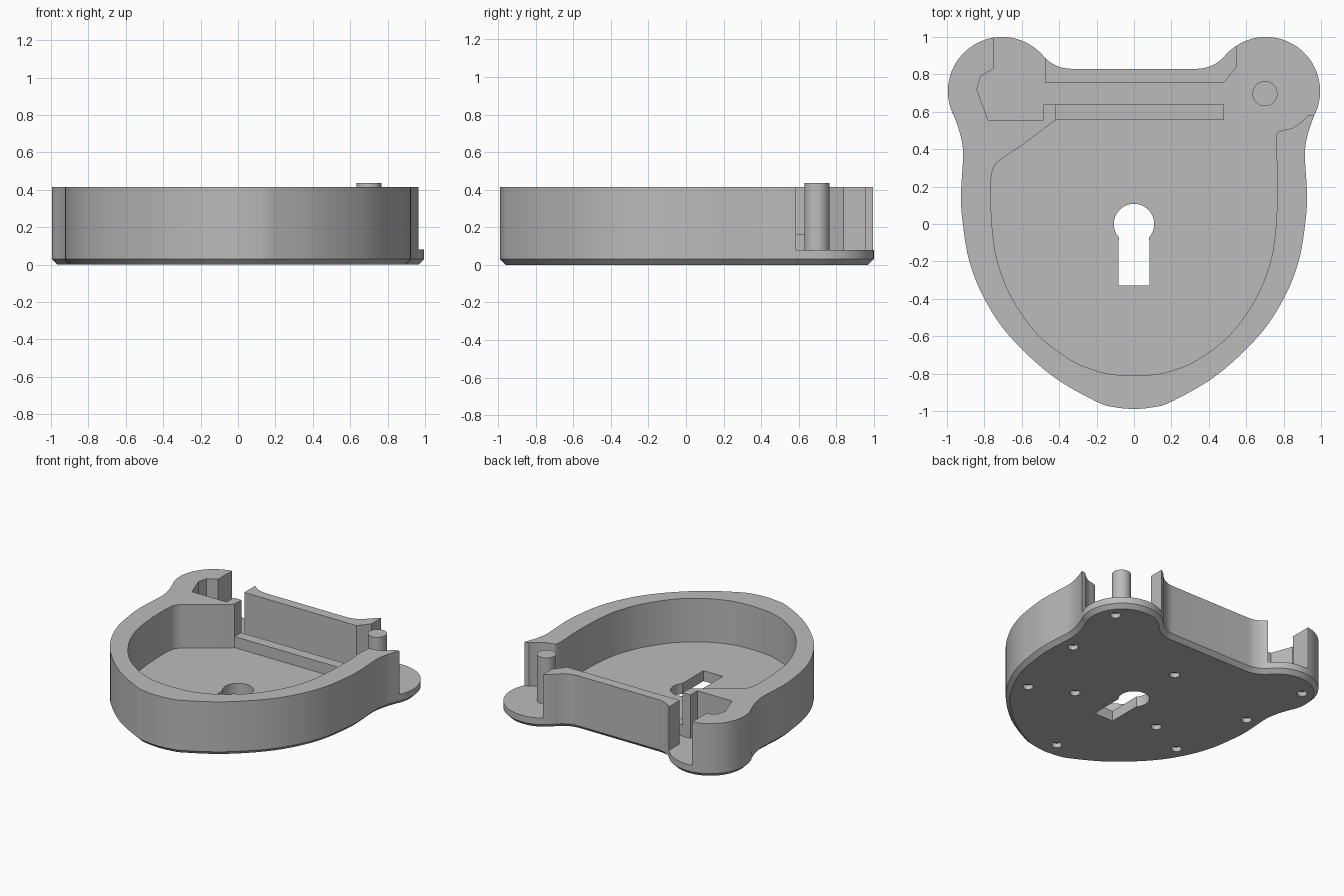
import bpy, bmesh, math
from mathutils import Vector

if "Cube" in bpy.data.objects:
    bpy.data.objects.remove(bpy.data.objects["Cube"], do_unlink=True)

grey = bpy.data.materials.new("plain grey")
grey.use_nodes = True
COLOUR = (0.5, 0.5, 0.5, 1)
grey.diffuse_color = COLOUR
grey.node_tree.nodes["Principled BSDF"].inputs["Base Color"].default_value = COLOUR

FLOOR, CHAMFER, TOP = 0.08, 0.03, 0.415


def arc(cx, cy, r, start, end, n):
    """Points along an arc, angles in degrees."""
    angles = [math.radians(start + (end - start) * i / n) for i in range(n + 1)]
    return [(cx + r * math.cos(a), cy + r * math.sin(a)) for a in angles]


def spline(points, n=6):
    """Smooth curve through the given points."""
    p = [Vector(q) for q in points]
    p = [2 * p[0] - p[1]] + p + [2 * p[-1] - p[-2]]
    out = []
    for a, b, c, d in zip(p, p[1:], p[2:], p[3:]):
        for i in range(n):
            t = i / n
            out.append(tuple(b + (c - a) * t / 2 + (2 * a - 5 * b + 4 * c - d) * t * t / 2
                             + (3 * b - a - 3 * c + d) * t ** 3 / 2))
    return out + [tuple(points[-1])]


def mirror(points):
    return [(-x, y) for x, y in reversed(points)]


def inset(points, d):
    """Clockwise loop moved inwards by d."""
    out = []
    for i, p in enumerate(points):
        t = Vector(points[(i + 1) % len(points)]) - Vector(points[i - 1])
        t.normalize()
        out.append((p[0] + t.y * d, p[1] - t.x * d))
    return out


def solid(name, rings):
    """Closed solid from stacked loops, given as (points, z)."""
    bm = bmesh.new()
    loops = [[bm.verts.new((x, y, z)) for x, y in pts] for pts, z in rings]
    n = len(loops[0])
    for low, high in zip(loops, loops[1:]):
        for i in range(n):
            j = (i + 1) % n
            bm.faces.new((low[i], low[j], high[j], high[i]))
    bm.faces.new(loops[0])
    bm.faces.new(loops[-1])
    bmesh.ops.recalc_face_normals(bm, faces=bm.faces)
    mesh = bpy.data.meshes.new(name)
    bm.to_mesh(mesh)
    bm.free()
    mesh.materials.append(grey)
    ob = bpy.data.objects.new(name, mesh)
    bpy.context.collection.objects.link(ob)
    return ob


def prism(name, points, low, high):
    return solid(name, [(points, low), (points, high)])


def select_only(ob):
    bpy.ops.object.select_all(action='DESELECT')
    ob.select_set(True)
    bpy.context.view_layer.objects.active = ob


def cut(ob, cutter):
    cutter.hide_render = True
    mod = ob.modifiers.new("cut", 'BOOLEAN')
    mod.operation, mod.solver, mod.object = 'DIFFERENCE', 'EXACT', cutter
    select_only(ob)
    bpy.ops.object.modifier_apply(modifier=mod.name)
    bpy.data.objects.remove(cutter, do_unlink=True)


# Outline, right half, clockwise from the top edge
EAR = (0.705, 0.71, 0.29)
fillet = arc(0.338, 1.02, 0.19, -90, -40.2, 8)
ear = arc(*EAR, 139.8, -25, 36)
side = spline([(0.965, 0.585), (0.935, 0.5), (0.917, 0.42), (0.914, 0.35), (0.925, 0.15),
               (0.915, 0), (0.88, -0.2), (0.8, -0.4), (0.665, -0.6), (0.44, -0.81),
               (0.2, -0.95), (0.1, -0.98), (0, -0.99)])
half = fillet + ear[1:] + side
outline = half + mirror(half)[1:]

# Base plate with a chamfered underside
base = solid("base_plate", [(inset(outline, CHAMFER), 0), (outline, CHAMFER), (outline, FLOOR)])

# Keyhole
keyhole = arc(0, 0, 0.108, -41, 221, 32) + [(-0.082, -0.33), (0.082, -0.33)]
cut(base, prism("keyhole_cutter", keyhole, -0.1, 0.2))

# Shallow round sockets underneath
pairs = [(0.85, 0.81), (0.79, 0.28), (0.675, -0.345), (0.37, -0.2)]
sockets = pairs + mirror(pairs) + [(0, 0.44), (0, -0.84)]
for x, y in sockets:
    cut(base, prism("socket_cutter", arc(x, y, 0.036, 0, 345, 23), -0.05, 0.035))

# Main wall: outside from the right ear round to the left ear, then back along the cavity
left_ear = [p for p in mirror(ear) if p[0] < -0.75]
cavity_left = spline([(0, -0.81), (-0.1, -0.805), (-0.2, -0.785), (-0.34, -0.725), (-0.51, -0.595),
                      (-0.65, -0.4), (-0.73, -0.2), (-0.758, -0.02), (-0.766, 0.14)])
cavity_right = mirror(cavity_left)
shoulder = spline([(-0.766, 0.23), (-0.755, 0.29), (-0.73, 0.33), (-0.69, 0.36)], 4)
scoop = mirror(spline([(-0.766, 0.3), (-0.758, 0.42), (-0.765, 0.485), (-0.79, 0.5),
                       (-0.85, 0.515), (-0.9, 0.55), (-0.93, 0.58)], 4))
hook = [(-0.6, 0.42), (-0.42, 0.555), (-0.42, 0.64), (-0.485, 0.64), (-0.485, 0.555),
        (-0.78, 0.555), (-0.84, 0.72), (-0.82, 0.79), (-0.75, 0.83), (-0.75, 0.996)]
main = (side + mirror(side)[1:] + left_ear[1:]
        + list(reversed(hook)) + list(reversed(shoulder)) + list(reversed(cavity_left))
        + list(reversed(cavity_right))[1:] + list(reversed(scoop)))
wall = prism("main_wall", main, FLOOR, TOP)

# Back wall between the two openings
right_tip = [p for p in ear if p[0] < 0.55 and p[1] > EAR[1]]
left_tip = [p for p in mirror(fillet) if p[0] > -0.475]
back = (left_tip[::1] + fillet + right_tip[1:] + [(0.55, 0.955), (0.55, 0.84), (0.48, 0.755),
        (-0.475, 0.755), (-0.475, 0.888)])
# keep the loop running left to right
back = [(-0.475, 0.888)] + sorted(left_tip) + back[len(left_tip):-1]
back_wall = prism("back_wall", back, FLOOR, TOP)

# Low guide rib on the floor and pivot pin in the right ear
rib = prism("guide_rib", [(-0.42, 0.558), (0.48, 0.558), (0.48, 0.638), (-0.42, 0.638)], FLOOR, 0.165)
pin = prism("pivot_pin", arc(0.7, 0.697, 0.067, 0, 352.5, 47), FLOOR, 0.436)

for ob in (base, wall, back_wall, rib, pin):
    select_only(ob)
    bpy.ops.object.shade_smooth_by_angle(angle=math.radians(25))
